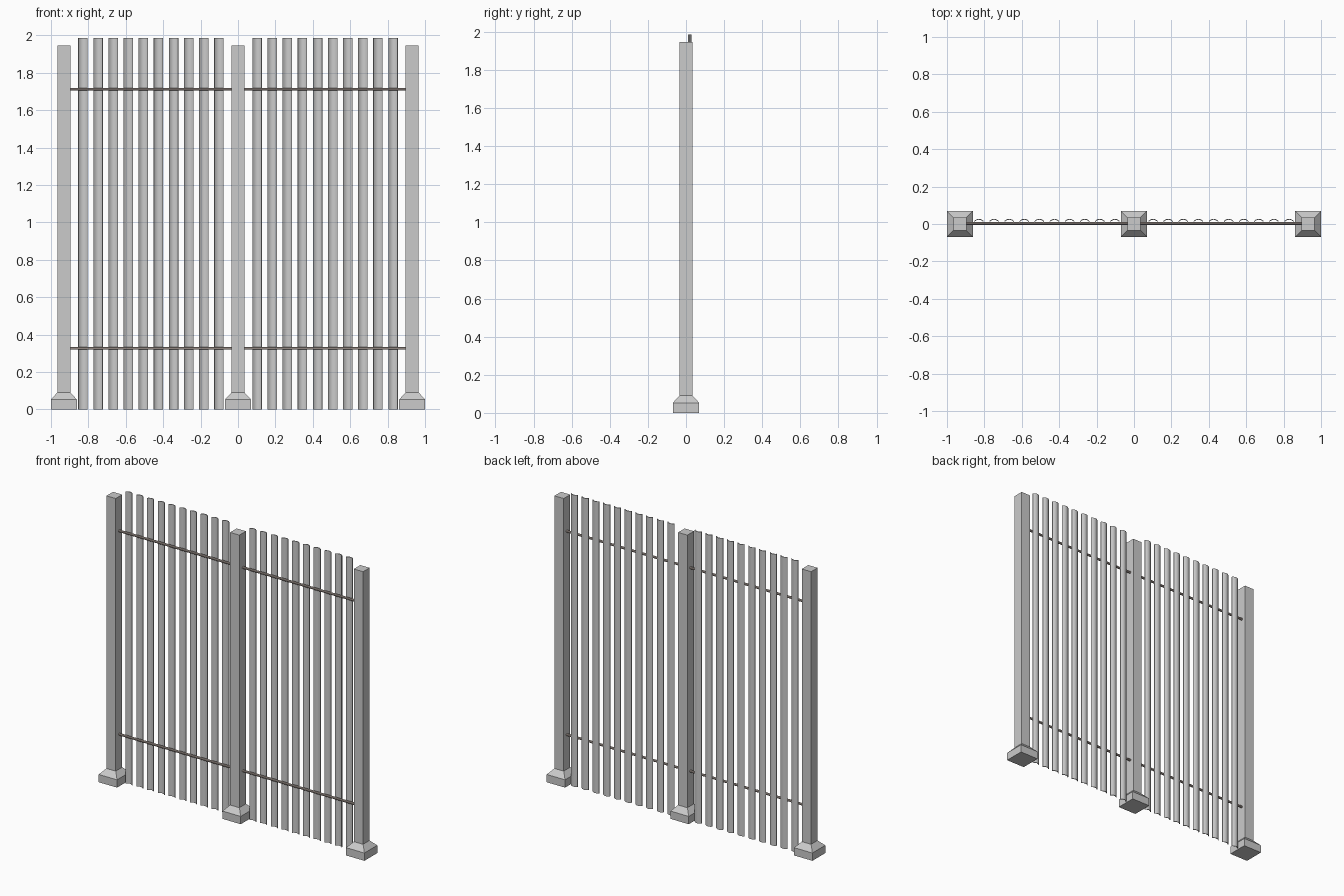
import bpy, bmesh, math

if "Cube" in bpy.data.objects:
    bpy.data.objects.remove(bpy.data.objects["Cube"])


def make(name, bm, color=None):
    bmesh.ops.recalc_face_normals(bm, faces=bm.faces)
    me = bpy.data.meshes.new(name)
    bm.to_mesh(me)
    bm.free()
    ob = bpy.data.objects.new(name, me)
    bpy.context.collection.objects.link(ob)
    if color:
        mat = bpy.data.materials.new(name + "_paint")
        mat.diffuse_color = color
        mat.use_nodes = True
        mat.node_tree.nodes["Principled BSDF"].inputs["Base Color"].default_value = mat.diffuse_color
        me.materials.append(mat)
    return ob


def loft(name, rings, color=None):
    """Skin a list of equal-length vertex rings and cap both ends."""
    bm = bmesh.new()
    vs = [[bm.verts.new(p) for p in r] for r in rings]
    n = len(vs[0])
    for a, b in zip(vs, vs[1:]):
        for i in range(n):
            j = (i + 1) % n
            bm.faces.new((a[i], a[j], b[j], b[i]))
    bm.faces.new(vs[0][::-1])
    bm.faces.new(vs[-1])
    return make(name, bm, color)


def square(x, h, z):
    return [(x + sx * h, sy * h, z) for sx, sy in ((-1, -1), (1, -1), (1, 1), (-1, 1))]


# posts with chamfered footings
for x in (-0.931, 0, 0.931):
    loft("post", [square(x, 0.035, 0.085), square(x, 0.035, 1.945)])
    loft("post_footing", [square(x, 0.069, 0), square(x, 0.069, 0.053), square(x, 0.035, 0.09)])

# curved slats: thin arc cross-section bulging to the back
W, SAG, T, N = 0.0255, 0.012, 0.005, 6
outer = [(W * (2 * i / N - 1), 0.028 - SAG * (2 * i / N - 1) ** 2) for i in range(N + 1)]
profile = outer + [(px * 0.97, py - T) for px, py in reversed(outer)]
for side in (-1, 1):
    for i in range(10):
        x = side * (0.102 + i * 0.0808)
        ob = loft("slat", [[(x + px, py, z) for px, py in profile] for z in (0, 1.985)])
        for p in ob.data.polygons:
            p.use_smooth = True
        ob.data.set_sharp_from_angle(angle=math.radians(35))

# horizontal rails between posts
for x0, x1 in ((-0.897, -0.034), (0.034, 0.897)):
    for z in (0.327, 1.711):
        ring = [(math.cos(a) * 0.008 + 0.003, z + math.sin(a) * 0.008)
                for a in (math.pi / 8 + k * math.pi / 4 for k in range(8))]
        loft("rail", [[(x, y, zz) for y, zz in ring] for x in (x0, x1)], (0.5, 0.42, 0.38, 1))
